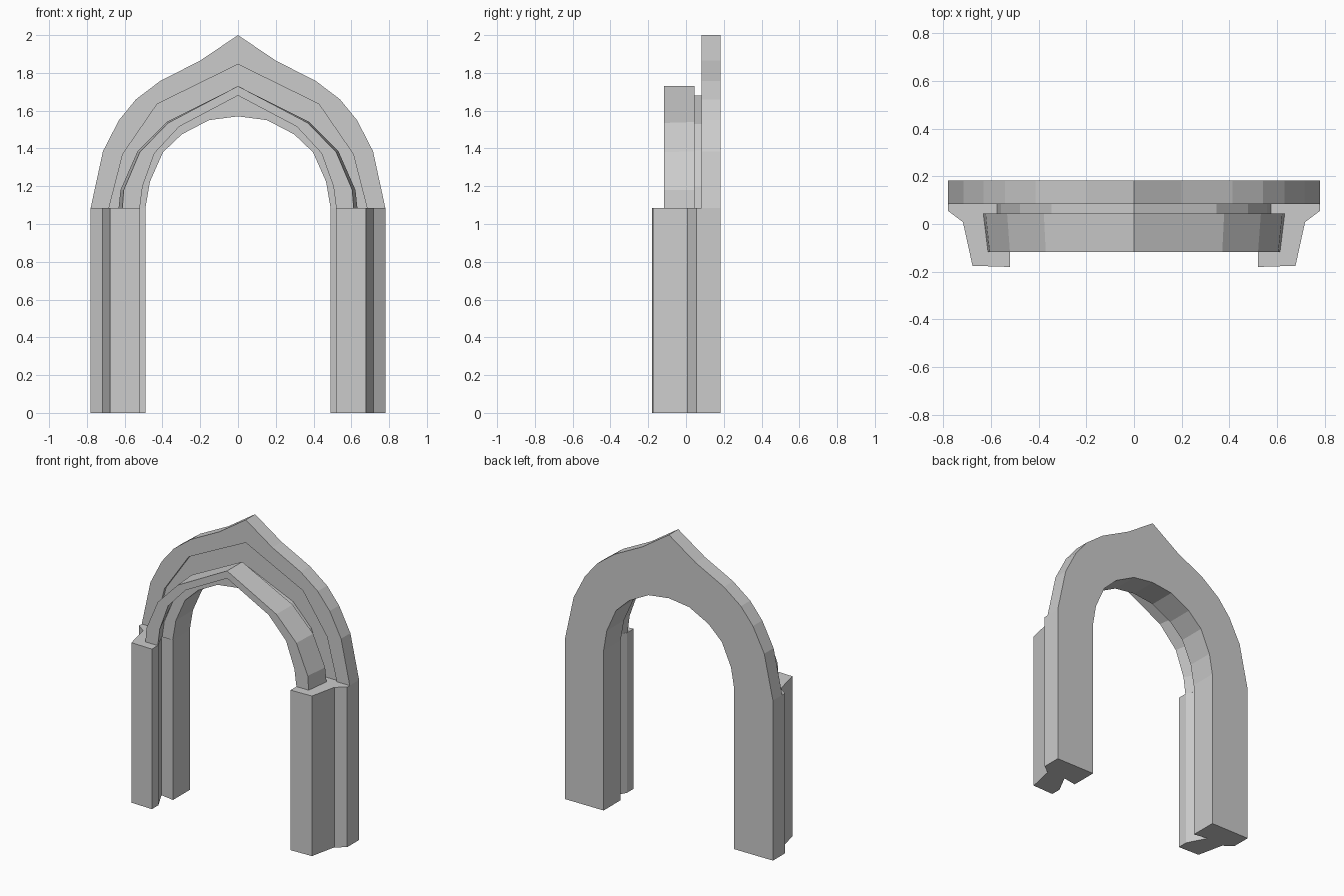
import bpy, bmesh

if "Cube" in bpy.data.objects:
    bpy.data.objects.remove(bpy.data.objects["Cube"])

SPRING = 1.085  # height where the arch meets the posts

# Half curves (x, z) from the right spring point up to the crown
OUTER = [(.78, SPRING), (.715, 1.385), (.63, 1.55), (.54, 1.66), (.412, 1.757), (.2, 1.865), (0, 2)]
CREASE = [(.683, SPRING), (.61, 1.37), (.428, 1.635), (0, 1.845)]
INNER = [(.49, SPRING), (.466, 1.225), (.397, 1.38), (.297, 1.475), (.153, 1.55), (0, 1.57)]
GROOVE = [(.575, SPRING), (.558, 1.2), (.478, 1.39), (.345, 1.53), (0, 1.68)]
RING_OUT_F = [(.612, SPRING), (.605, 1.18), (.52, 1.38), (.37, 1.535), (0, 1.73)]
RING_OUT_B = [(.632, SPRING), (.622, 1.18), (.532, 1.385), (.378, 1.54), (0, 1.73)]
RING_IN_F = [(.52, SPRING), (.505, 1.2), (.442, 1.375), (.312, 1.515), (0, 1.68)]
RING_IN_B = [(.588, SPRING), (.572, 1.19), (.488, 1.39), (.35, 1.53), (0, 1.70)]


def loft(name, loops):
    """Solid through a list of matching closed loops of 3D points."""
    bm = bmesh.new()
    rows = [[bm.verts.new(p) for p in loop] for loop in loops]
    for a, b in zip(rows, rows[1:]):
        for i in range(len(a)):
            j = (i + 1) % len(a)
            bm.faces.new((a[i], a[j], b[j], b[i]))
    bm.faces.new(rows[0])
    bm.faces.new(rows[-1])
    bmesh.ops.recalc_face_normals(bm, faces=bm.faces)
    me = bpy.data.meshes.new(name)
    bm.to_mesh(me)
    bm.free()
    ob = bpy.data.objects.new(name, me)
    bpy.context.collection.objects.link(ob)
    return ob


def band(outer, inner, y):
    """Closed arch-shaped loop between two half curves at depth y."""
    full = lambda c: c + [(-x, z) for x, z in reversed(c[:-1])]
    return [(x, y, z) for x, z in full(outer) + full(inner)[::-1]]


# Pointed back arch with raised outer rim
loft("back_arch", [band(OUTER, INNER, .1), band(OUTER, INNER, .183)])
loft("arch_rim", [band(OUTER, CREASE, .083), band(OUTER, CREASE, .1)])

# Groove floor ring between back arch and front moulding
loft("groove_ring", [band(GROOVE, INNER, 0), band(GROOVE, INNER, .1)])

# Front moulding, flaring slightly towards the back
loft("front_moulding", [band(RING_OUT_F, RING_IN_F, -.117), band(RING_OUT_B, RING_IN_B, .045)])

# Moulded posts, right and mirrored left
SECTION = [(.78, .183), (.78, .055), (.717, .008), (.677, -.175), (.52, -.18),
           (.52, -.11), (.588, .02), (.49, .003), (.49, .183)]
for side, s in (("right", 1), ("left", -1)):
    loft(side + "_post", [[(s * x, y, z) for x, y in SECTION] for z in (0, SPRING)])
